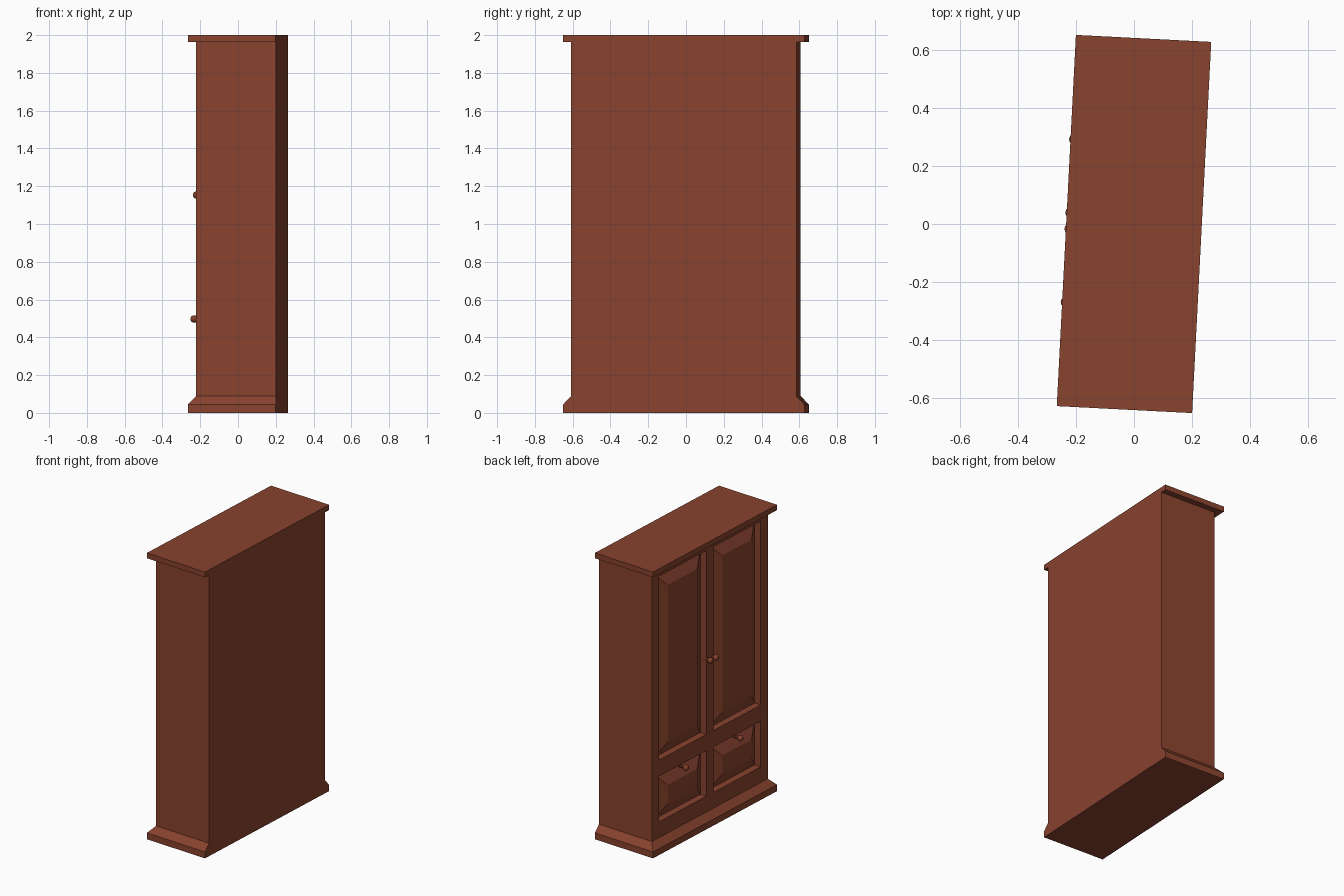
import bpy, bmesh, math
from mathutils import Matrix, Vector

if "Cube" in bpy.data.objects:
    bpy.data.objects.remove(bpy.data.objects["Cube"], do_unlink=True)

# Overall sizes: the doors face -x, the back is flush at +x
HX, HY = 0.233, 0.639          # half depth and half width of the cornice and plinth
LIP = 0.042                    # overhang at the doors and the sides
FRONT, SIDE = -HX + LIP, HY - LIP
PLINTH, BODY_LOW, BODY_TOP = 0.045, 0.09, 1.963
TURN = math.radians(-2.95)
GROOVE, BEVEL = 0.048, 0.093   # panel groove depth and raised panel bevel width

wood = bpy.data.materials.new("red_brown_wood")
wood.use_nodes = True
COLOUR = (0.25, 0.056, 0.028, 1)
wood.diffuse_color = COLOUR
wood.node_tree.nodes["Principled BSDF"].inputs["Base Color"].default_value = COLOUR


def finish(name, bm):
    bmesh.ops.recalc_face_normals(bm, faces=bm.faces)
    mesh = bpy.data.meshes.new(name)
    bm.to_mesh(mesh)
    bm.free()
    mesh.materials.append(wood)
    obj = bpy.data.objects.new(name, mesh)
    obj.rotation_euler.z = TURN
    bpy.context.collection.objects.link(obj)
    return obj


def box(x0, x1, half_y, z0, z1):
    bm = bmesh.new()
    size = Matrix.Diagonal((x1 - x0, 2 * half_y, z1 - z0, 1))
    place = Matrix.Translation(((x0 + x1) / 2, 0, (z0 + z1) / 2))
    bmesh.ops.create_cube(bm, size=1, matrix=place @ size)
    return bm


# Cornice slab
finish("cornice", box(-HX, HX, HY, BODY_TOP, 2))

# Plinth with a sloped upper edge on three sides
bm = box(-HX, HX, HY, 0, PLINTH)
top = [f for f in bm.faces if f.normal.z > 0.9]
raised = bmesh.ops.extrude_face_region(bm, geom=top)["geom"]
bmesh.ops.delete(bm, geom=top, context="FACES_ONLY")
for v in raised:
    if isinstance(v, bmesh.types.BMVert):
        v.co = (max(v.co.x, FRONT), math.copysign(SIDE, v.co.y), BODY_LOW)
finish("plinth", bm)

# Carcass, with the front cut into rails, stiles and panel openings
Y_CUTS = (-0.523, -0.036, 0.036, 0.523)
DRAWER, DOOR = (0.2, 0.518), (0.632, 1.915)
bm = box(FRONT, HX, SIDE, BODY_LOW, BODY_TOP)
cuts = [(Vector((0, y, 0)), Vector((0, 1, 0))) for y in Y_CUTS]
cuts += [(Vector((0, 0, z)), Vector((0, 0, 1))) for z in DRAWER + DOOR]
for point, normal in cuts:
    faces = [f for f in bm.faces if f.normal.x < -0.9]
    edges = {e for f in faces for e in f.edges}
    verts = {v for f in faces for v in f.verts}
    bmesh.ops.bisect_plane(bm, geom=faces + list(edges) + list(verts),
                           plane_co=point, plane_no=normal)
    bm.normal_update()


def is_opening(face):
    c = face.calc_center_median()
    in_column = Y_CUTS[2] < abs(c.y) < Y_CUTS[3]
    in_row = any(low < c.z < high for low, high in (DRAWER, DOOR))
    return face.normal.x < -0.9 and in_column and in_row


# Sink each opening, then raise a bevelled panel back to the front plane
panels = [f for f in bm.faces if is_opening(f)]
bmesh.ops.inset_individual(bm, faces=panels, thickness=0, depth=-GROOVE)
bmesh.ops.inset_individual(bm, faces=panels, thickness=BEVEL, depth=GROOVE,
                           use_even_offset=True)
finish("carcass_with_panels", bm)


# Round knobs on short stems
def knob(name, y, z):
    bm = bmesh.new()
    bmesh.ops.create_uvsphere(bm, u_segments=12, v_segments=8, radius=0.02,
                              matrix=Matrix.Translation((FRONT - 0.027, y, z)))
    lie = Matrix.Translation((FRONT, y, z)) @ Matrix.Rotation(math.pi / 2, 4, "Y")
    bmesh.ops.create_cone(bm, cap_ends=True, segments=10, radius1=0.01,
                          radius2=0.01, depth=0.05, matrix=lie)
    finish(name, bm)


for label, sign in (("left", -1), ("right", 1)):
    knob(label + "_door_knob", sign * 0.028, 1.153)
    knob(label + "_drawer_knob", sign * 0.28, 0.497)
